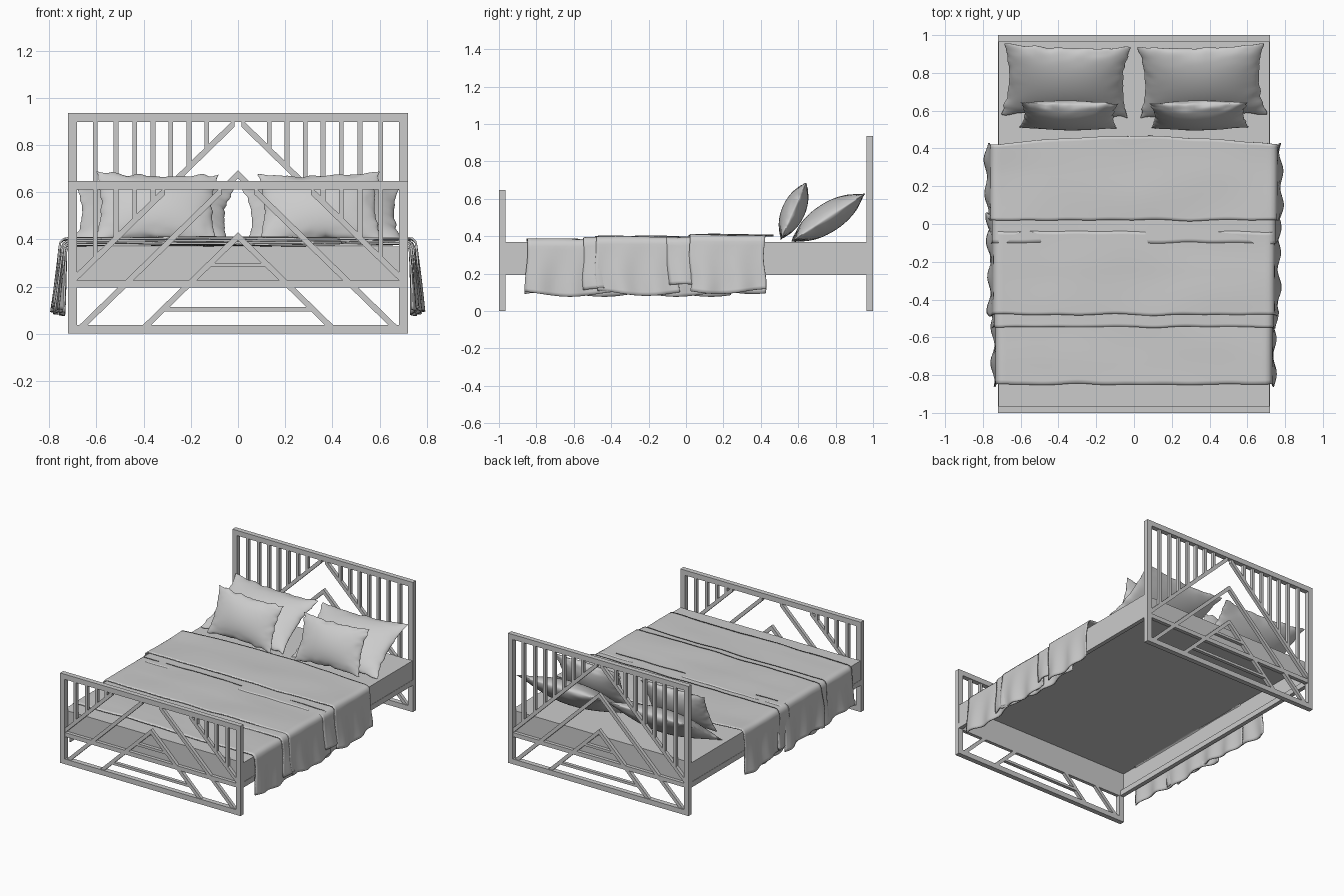
import bpy, bmesh, math
from mathutils import Vector, Matrix, noise

if "Cube" in bpy.data.objects:
    bpy.data.objects.remove(bpy.data.objects["Cube"])


def finish(name, bm, smooth=False):
    bmesh.ops.recalc_face_normals(bm, faces=bm.faces)
    me = bpy.data.meshes.new(name)
    bm.to_mesh(me)
    bm.free()
    ob = bpy.data.objects.new(name, me)
    bpy.context.collection.objects.link(ob)
    if smooth:
        for p in me.polygons:
            p.use_smooth = True
    return ob


def add_prism(bm, pts, y0, y1):
    """Extrude an x-z outline from y0 to y1."""
    f = bm.faces.new([bm.verts.new((x, y0, z)) for x, z in pts])
    r = bmesh.ops.extrude_face_region(bm, geom=[f])
    vs = [g for g in r['geom'] if isinstance(g, bmesh.types.BMVert)]
    bmesh.ops.translate(bm, verts=vs, vec=(0, y1 - y0, 0))


def add_rect(bm, x0, x1, z0, z1, y0, y1):
    add_prism(bm, [(x0, z0), (x1, z0), (x1, z1), (x0, z1)], y0, y1)


# Head and foot panels: same lattice design, cut off at different heights
SLOPE, BAR, HALF, T = 0.975, 0.034, 0.72, 0.037
SLATS = [0.605, 0.517, 0.437, 0.36, 0.285, 0.208, 0.132]


def end_panel(name, yc, top):
    bm = bmesh.new()
    y0, y1 = yc - 0.018, yc + 0.018
    b0, b1 = yc - 0.012, yc + 0.012
    inner = HALF - T
    zt = top - T
    # outer frame
    for s in (-1, 1):
        add_rect(bm, *sorted((s * inner, s * HALF)), 0, top, y0, y1)
    add_rect(bm, -inner, inner, zt, top, y0, y1)
    add_rect(bm, -inner, inner, 0, T, y0, y1)
    # horizontal bars
    add_rect(bm, -inner, inner, 0.195, 0.225, b0, b1)
    add_rect(bm, -0.13, 0.13, 0.282, 0.300, b0, b1)
    add_rect(bm, -0.32, 0.32, 0.095, 0.113, b0, b1)
    for s in (-1, 1):
        # nested chevrons
        for apex in (0.925, 0.692, 0.43):
            xa = max(0, (apex - zt - 0.012) / SLOPE)
            xb = min(inner + 0.005, (apex - T) / SLOPE)
            za, zb = apex - SLOPE * xa, apex - SLOPE * xb
            add_prism(bm, [(s * xa, za), (s * xb, zb), (s * xb, zb - BAR),
                           (s * xa, za - BAR)], b0, b1)
        # upright slats down to the outer chevron
        for x in SLATS:
            z0 = 0.925 - SLOPE * x - 0.015
            if z0 < zt - 0.02:
                add_rect(bm, s * x - 0.01, s * x + 0.01, z0, zt, b0, b1)
    return finish(name, bm)


end_panel("headboard", 0.982, 0.935)
end_panel("footboard", -0.982, 0.648)

# Mattress: box open underneath
bm = bmesh.new()
bmesh.ops.create_cube(bm, size=1, matrix=Matrix.Translation((0, 0, 0.2825)) @
                      Matrix.Diagonal((1.436, 1.928, 0.175, 1)))
bmesh.ops.delete(bm, geom=[f for f in bm.faces if f.calc_center_median().z < 0.2],
                 context='FACES')
finish("mattress", bm)

# Side rails
bm = bmesh.new()
for s in (-1, 1):
    add_rect(bm, *sorted((s * 0.69, s * 0.72)), 0.193, 0.232, -0.966, 0.966)
finish("side_rails", bm)


# Draped blanket layers
def drape(name, y0, y1, z, w, bottom, flare, bow=0.0, seed=0, nu=110, nv=26):
    bm = bmesh.new()
    r = 0.03
    flat, arc, hang = w - r, r * math.pi / 2, z - r - bottom
    total = flat + arc + hang
    grid = []
    for i in range(nu + 1):
        s = (i / nu * 2 - 1) * total
        sg, a = (1 if s >= 0 else -1), abs(s)
        row = []
        for j in range(nv + 1):
            v = j / nv
            y = y0 + (y1 - y0) * v
            n = noise.noise(Vector((s * 2.2 + seed * 7, y * 4, seed)))
            edge = 0.01 * noise.noise(Vector((s * 5, seed * 3 + round(v), 1)))
            if a < flat:
                x, zz = a, z + 0.007 * n
                yy = y + edge + bow * v * (1 - (a / flat) ** 2)
            elif a < flat + arc:
                t = (a - flat) / r
                x, zz, yy = flat + r * math.sin(t), z - r + r * math.cos(t) + 0.007 * n * math.cos(t), y + edge
            else:
                k = (a - flat - arc) / hang
                wave = math.sin(y * 34 + seed * 2 + sg) * 0.010 + n * 0.012
                x = w + k * (flare + wave)
                zz = z - r - k * (hang + 0.014 * math.sin(y * 11 + seed + sg))
                yy = y + edge + 0.012 * k * math.sin(k * 4 + seed)
            row.append(bm.verts.new((sg * x, yy, zz)))
        grid.append(row)
    for i in range(nu):
        for j in range(nv):
            bm.faces.new((grid[i][j], grid[i + 1][j], grid[i + 1][j + 1], grid[i][j + 1]))
    ob = finish(name, bm, True)
    m = ob.modifiers.new("thickness", 'SOLIDIFY')
    m.thickness, m.offset = 0.008, 0


drape("under_blanket", -0.85, 0.25, 0.379, 0.728, 0.09, 0.018, seed=1, nv=50)
drape("lower_fold", -0.545, -0.42, 0.387, 0.735, 0.11, 0.02, seed=2, nv=8)
drape("middle_blanket", -0.48, -0.04, 0.395, 0.742, 0.095, 0.025, seed=3)
drape("upper_fold", -0.10, 0.05, 0.393, 0.747, 0.13, 0.022, seed=4, nv=8)
drape("top_blanket", 0.02, 0.42, 0.404, 0.756, 0.105, 0.022, bow=0.045, seed=5)


# Pillows: pinched, puffed cushions
def pillow(name, centre, w, h, thick, tilt, pinch, spin, seed, n=36):
    bm = bmesh.new()
    M = (Matrix.Translation(centre) @ Matrix.Rotation(math.radians(tilt), 4, 'X')
         @ Matrix.Rotation(math.radians(spin), 4, 'Z'))
    for side in (1, -1):
        grid = []
        for i in range(n + 1):
            u = -math.cos(math.pi * i / n)
            row = []
            for j in range(n + 1):
                v = -math.cos(math.pi * j / n)
                puff = max(0, (1 - u * u) * (1 - v * v)) ** 0.6
                ripple = 0.007 * noise.noise(Vector((u * 5, v * 5, seed))) * max(abs(u), abs(v)) ** 4
                x = w / 2 * u * (1 - pinch * (1 - v * v)) + ripple * u * 2
                y = h / 2 * v * (1 - pinch * (1 - u * u)) + ripple * v * 2
                row.append(bm.verts.new(M @ Vector((x, y, side * thick / 2 * puff))))
            grid.append(row)
        for i in range(n):
            for j in range(n):
                bm.faces.new((grid[i][j], grid[i + 1][j], grid[i + 1][j + 1], grid[i][j + 1]))
    bmesh.ops.remove_doubles(bm, verts=bm.verts, dist=0.0004)
    finish(name, bm, True)


for s, tag in ((-1, "left"), (1, "right")):
    pillow("large_pillow_" + tag, (s * 0.36, 0.758, 0.498), 0.67, 0.45, 0.155, 33, 0.10, s * 2, 3 + s)
    pillow("small_pillow_" + tag, (s * 0.345, 0.575, 0.535), 0.52, 0.32, 0.125, 66, 0.10, s * 1.5, 8 + s)
